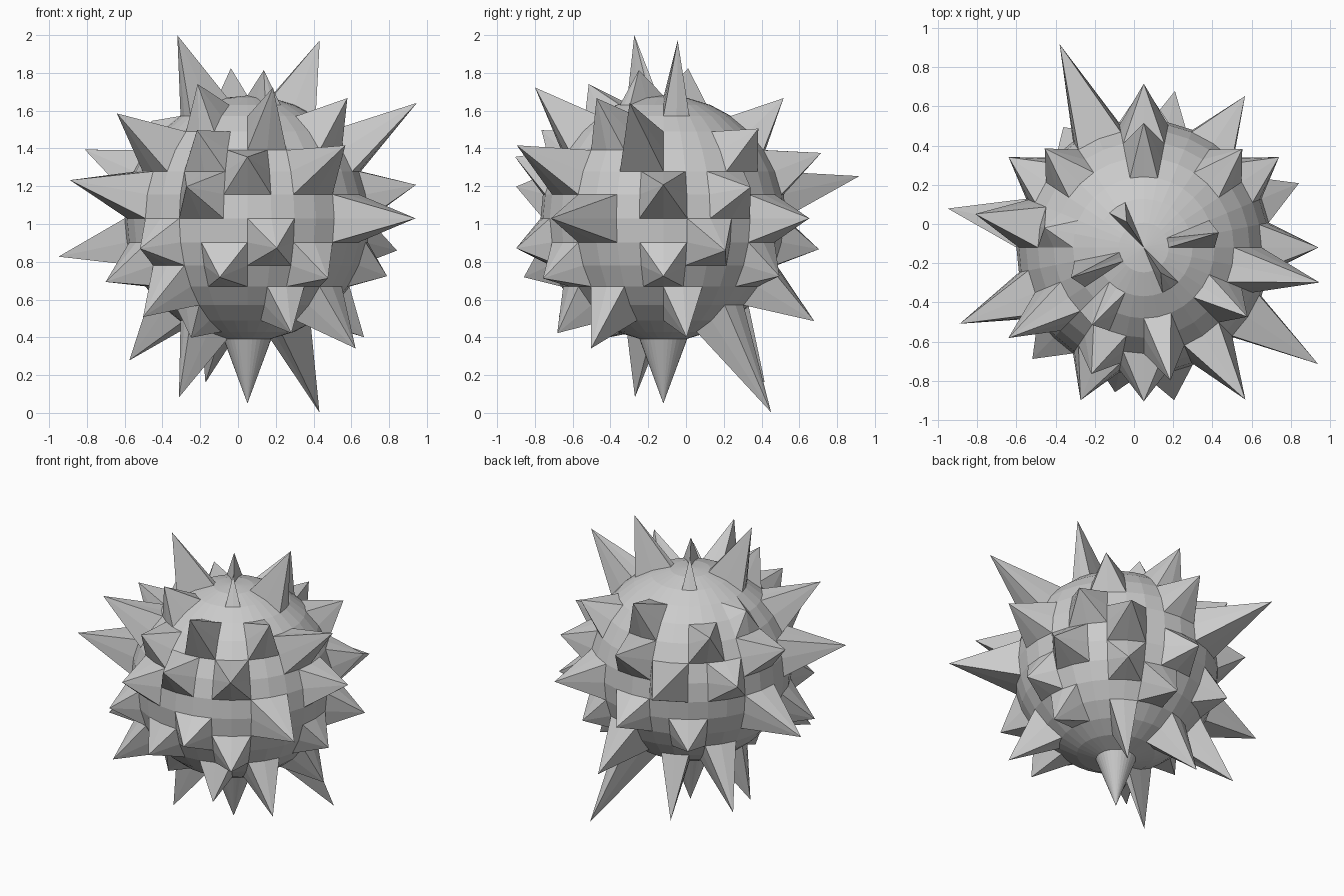
import bpy, bmesh, math
from mathutils import Vector

if "Cube" in bpy.data.objects:
    bpy.data.objects.remove(bpy.data.objects["Cube"])

RADIUS = 0.65
CENTRE = Vector((0.05, -0.12, 1.03))
STEP = math.radians(11.25)

# Spikes by latitude row (-8 bottom pole .. 8 top pole):
# each is (meridian counted from the front towards +x, tip distance from centre)
SPIKES = {
    7: [(19, .81), (3, .80)],
    6: [(26, 1.05), (9, 1.02)],
    5: [(29, .855)],
    4: [(1, .98), (16, .90), (5, .90), (23, .73)],
    3: [(7, 1.10), (27, 1.0), (12, .855), (20, .86), (30, .84)],
    2: [(3, 1.01), (16, .905), (23, .95), (0, .85)],
    1: [(8, .91), (18, 1.145), (26, 1.037), (11, .846), (21, .846), (30, .86)],
    0: [(5, 1.07), (13, .93)],
    -1: [(10, .874), (16, .84), (23, 1.04), (1, .81), (28, .82)],
    -2: [(8, .80), (26, .88), (31, .815), (3, .83), (13, .80), (19, .80)],
    -3: [(15, .98), (28, .94)],
    -4: [(21, 1.063), (5, .974), (9, .89), (2, .86)],
    -5: [(13, 1.235), (18, 1.046), (28, .76)],
    -6: [(26, 1.026)],
    -8: [(0, .98)],
}


def direction(row, k):
    el, az = row * STEP, k * STEP
    return Vector((math.cos(el) * math.sin(az), -math.cos(el) * math.cos(az), math.sin(el)))


# Ball
bm = bmesh.new()
bmesh.ops.create_uvsphere(bm, u_segments=32, v_segments=16, radius=RADIUS)

# Pick the ball vertex for each spike before anything moves
tips = []
for row, items in SPIKES.items():
    for k, length in items:
        d = direction(row, k)
        v = max(bm.verts, key=lambda p: p.co.dot(d))
        tips.append((v, d * length))

# Pull the vertices out to points, creasing the surrounding quads towards each tip
for v, co in tips:
    for f in list(v.link_faces):
        if len(f.verts) == 4:
            vs = list(f.verts)
            bmesh.utils.face_split(f, v, vs[(vs.index(v) + 2) % 4])
for v, co in tips:
    v.co = co

bmesh.ops.translate(bm, verts=bm.verts, vec=CENTRE)
bmesh.ops.recalc_face_normals(bm, faces=bm.faces)
mesh = bpy.data.meshes.new("spiky_ball")
bm.to_mesh(mesh)
bm.free()
ball = bpy.data.objects.new("spiky_ball", mesh)
bpy.context.collection.objects.link(ball)
